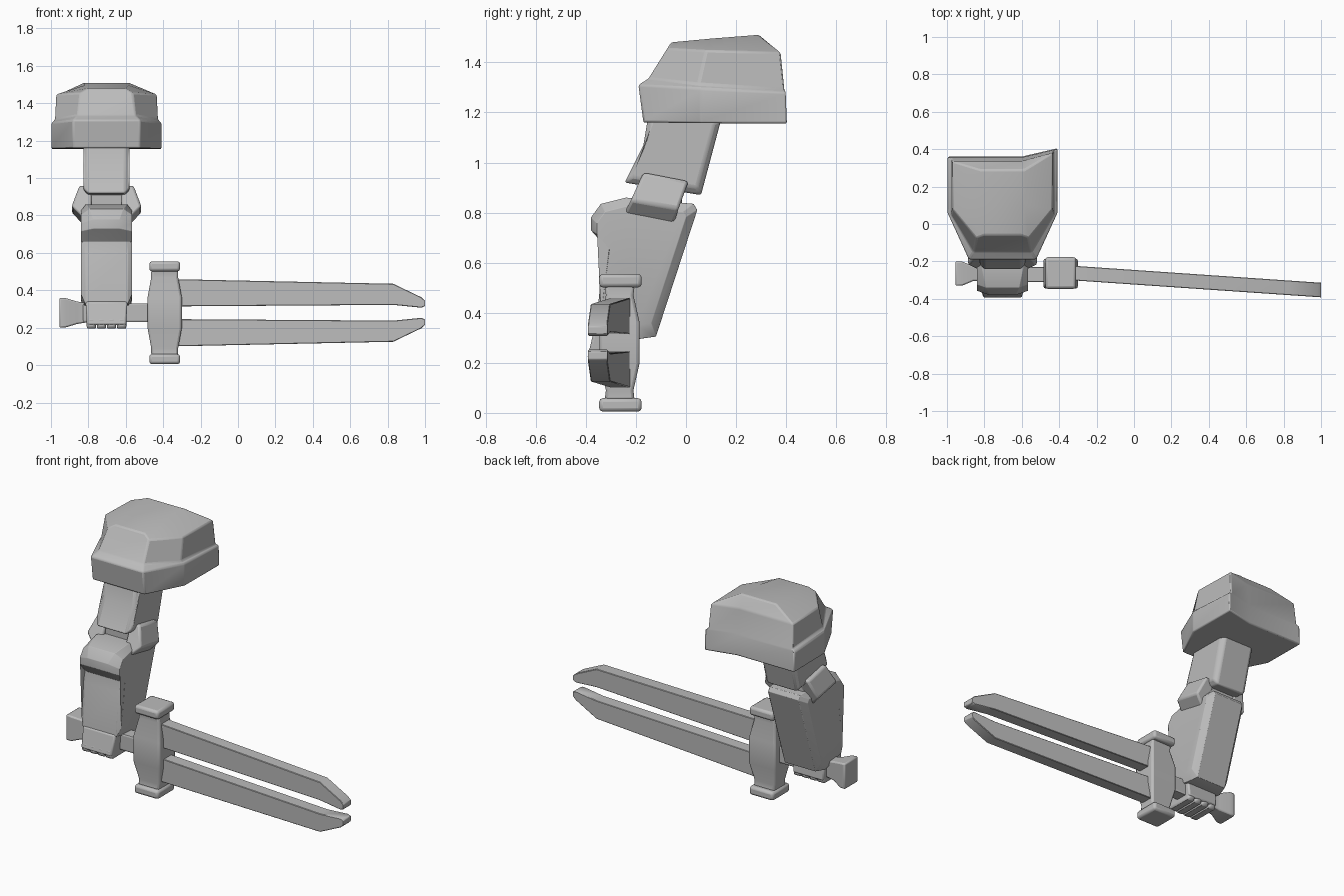
import bpy, bmesh, math

cube = bpy.data.objects.get("Cube")
if cube:
    bpy.data.objects.remove(cube)

# One plain grey for every part
grey = bpy.data.materials.new("plain_grey")
grey.use_nodes = True
colour = (0.5, 0.5, 0.5, 1)
grey.diffuse_color = colour
grey.node_tree.nodes["Principled BSDF"].inputs["Base Color"].default_value = colour

ARM_X = -0.703      # centre line of the arm
GRIP_Y = -0.265     # centre line of the weapon
GRIP_Z = 0.28


def loft(name, rings, bevel=0.01, segments=2):
    """Skin a stack of equal rings, cap both ends and round the edges."""
    bm = bmesh.new()
    layers = [[bm.verts.new(p) for p in ring] for ring in rings]
    count = len(rings[0])
    for low, high in zip(layers, layers[1:]):
        for i in range(count):
            j = (i + 1) % count
            bm.faces.new((low[i], low[j], high[j], high[i]))
    caps = [bm.faces.new(layers[0]), bm.faces.new(layers[-1])]
    bmesh.ops.triangulate(bm, faces=caps)
    bmesh.ops.recalc_face_normals(bm, faces=bm.faces)
    mesh = bpy.data.meshes.new(name)
    bm.to_mesh(mesh)
    bm.free()
    mesh.materials.append(grey)
    part = bpy.data.objects.new(name, mesh)
    bpy.context.collection.objects.link(part)
    if bevel:
        mod = part.modifiers.new("rounded_edges", 'BEVEL')
        mod.width = bevel
        mod.segments = segments
        mod.limit_method = 'ANGLE'
        mod.angle_limit = math.radians(25)
    bpy.ops.object.select_all(action='DESELECT')
    part.select_set(True)
    bpy.context.view_layer.objects.active = part
    bpy.ops.object.shade_smooth_by_angle(angle=math.radians(30))
    return part


def rect_z(x, y, z, half_x, half_y):
    return [(x + a * half_x, y + b * half_y, z)
            for a, b in ((-1, -1), (1, -1), (1, 1), (-1, 1))]


def rect_x(x, y, z, half_y, half_z):
    return [(x, y + a * half_y, z + b * half_z)
            for a, b in ((-1, -1), (1, -1), (1, 1), (-1, 1))]


def box(name, x, y, z, sx, sy, sz, bevel=0.01):
    return loft(name, [rect_z(x, y, z - sz / 2, sx / 2, sy / 2),
                       rect_z(x, y, z + sz / 2, sx / 2, sy / 2)], bevel)


def limb(name, outline, side_width, shrink, bevel):
    """Side outline of (y, z, half width) with chamfered, wider flanks."""
    n = len(outline)
    cy = sum(p[0] for p in outline) / n
    cz = sum(p[1] for p in outline) / n

    def edge(s):
        return [(ARM_X + s * w, y, z) for y, z, w in outline]

    def flank(s):
        return [(ARM_X + s * side_width, cy + (y - cy) * shrink,
                 cz + (z - cz) * shrink) for y, z, w in outline]

    return loft(name, [flank(-1), edge(-1), edge(1), flank(1)], bevel)


# Shoulder guard: flared skirt, small step, then a faceted crown
def guard_ring(half, back, side, half_front, front, z_back, z_front):
    z_side = (z_back + z_front) / 2
    right = [(-half, back, z_back), (-half, side, z_side),
             (-half_front, front, z_front)]
    left = [(-x, y, z) for x, y, z in reversed(right)]
    ring = right + left + [(0.1, back, z_back)]
    # the inner back corner sweeps out a little
    return [(ARM_X + x, y + (0.045 if x > 0.2 and y > 0.3 else 0), z)
            for x, y, z in ring]


loft("shoulder_guard", [
    guard_ring(0.294, 0.36, 0.06, 0.18, -0.17, 1.155, 1.16),
    guard_ring(0.294, 0.355, 0.06, 0.18, -0.19, 1.28, 1.31),
    guard_ring(0.275, 0.35, 0.05, 0.155, -0.15, 1.29, 1.335),
    guard_ring(0.268, 0.335, 0.08, 0.14, -0.075, 1.44, 1.455),
    guard_ring(0.12, 0.29, 0.1, 0.1, -0.06, 1.51, 1.48),
], bevel=0.008)

# Upper arm
limb("upper_arm", [
    (-0.15, 1.19, 0.1), (0.07, 1.22, 0.1), (0.14, 1.17, 0.1),
    (0.06, 0.87, 0.1), (-0.245, 0.92, 0.1), (-0.17, 1.07, 0.1),
], side_width=0.123, shrink=0.85, bevel=0.012)

# Elbow joint and the pads on both sides of it
box("elbow_joint", ARM_X, -0.1, 0.87, 0.2, 0.17, 0.16)
for label, s in (("left", 1), ("right", -1)):
    rows = [(0.145, -0.17, 0.96, 0.01, 0.925),
            (0.187, -0.22, 0.85, -0.03, 0.815),
            (0.125, -0.25, 0.79, -0.05, 0.75)]
    loft(label + "_elbow_pad", [
        [(ARM_X + s * 0.08, yf, zf), (ARM_X + s * w, yf, zf),
         (ARM_X + s * w, yb, zb), (ARM_X + s * 0.08, yb, zb)]
        for w, yf, zf, yb, zb in rows], bevel=0.012)

# Forearm with the knob at the elbow
limb("forearm", [
    (-0.38, 0.73, 0.07), (-0.38, 0.78, 0.07), (-0.34, 0.835, 0.09),
    (-0.24, 0.86, 0.11), (0.03, 0.835, 0.105), (0.045, 0.81, 0.105),
    (-0.12, 0.305, 0.105), (-0.19, 0.295, 0.125), (-0.36, 0.33, 0.115),
    (-0.335, 0.6, 0.115), (-0.318, 0.66, 0.11),
], side_width=0.137, shrink=0.84, bevel=0.008)

# Fist wrapped round the grip
loft("fist", [rect_z(ARM_X, -0.295, 0.215, 0.105, 0.1),
              rect_z(ARM_X, -0.285, 0.34, 0.112, 0.08)], bevel=0.01)
for i in range(4):
    box("finger_%d" % (i + 1), ARM_X + (i - 1.5) * 0.054, -0.295,
        0.225, 0.05, 0.19, 0.06, bevel=0.015)

# Grip and flared pommel
box("grip", -0.65, GRIP_Y - 0.005, GRIP_Z, 0.36, 0.08, 0.1)
loft("pommel", [rect_x(x, GRIP_Y, GRIP_Z, hy, hz) for x, hy, hz in (
    (-0.955, 0.065, 0.08), (-0.92, 0.065, 0.078),
    (-0.86, 0.04, 0.06), (-0.8, 0.04, 0.05))], bevel=0.008)

# Crossguard: swelling body with a block at each end
loft("crossguard", [rect_z(-0.392, GRIP_Y, GRIP_Z + dz, hx, hy)
                    for dz, hx, hy in (
    (-0.23, 0.072, 0.06), (-0.19, 0.072, 0.055), (-0.08, 0.092, 0.08),
    (0.08, 0.092, 0.08), (0.19, 0.072, 0.055), (0.23, 0.072, 0.06))],
    bevel=0.012)
for label, s in (("upper", 1), ("lower", -1)):
    box(label + "_guard_end", -0.392, GRIP_Y + 0.003, GRIP_Z + s * 0.248,
        0.165, 0.17, 0.054, bevel=0.015)

    # Twin blades, drifting forward toward the tips
    outline = [(-0.36, 0.034), (0.83, 0.042), (0.98, 0.027), (1, 0.035),
               (1, 0.065), (0.98, 0.083), (0.83, 0.155), (-0.36, 0.18)]
    loft(label + "_blade", [
        [(x, y - 0.0685 * (x + 0.3), GRIP_Z + s * dz) for x, dz in outline]
        for y in (-0.303, -0.225)], bevel=0.003, segments=1)
